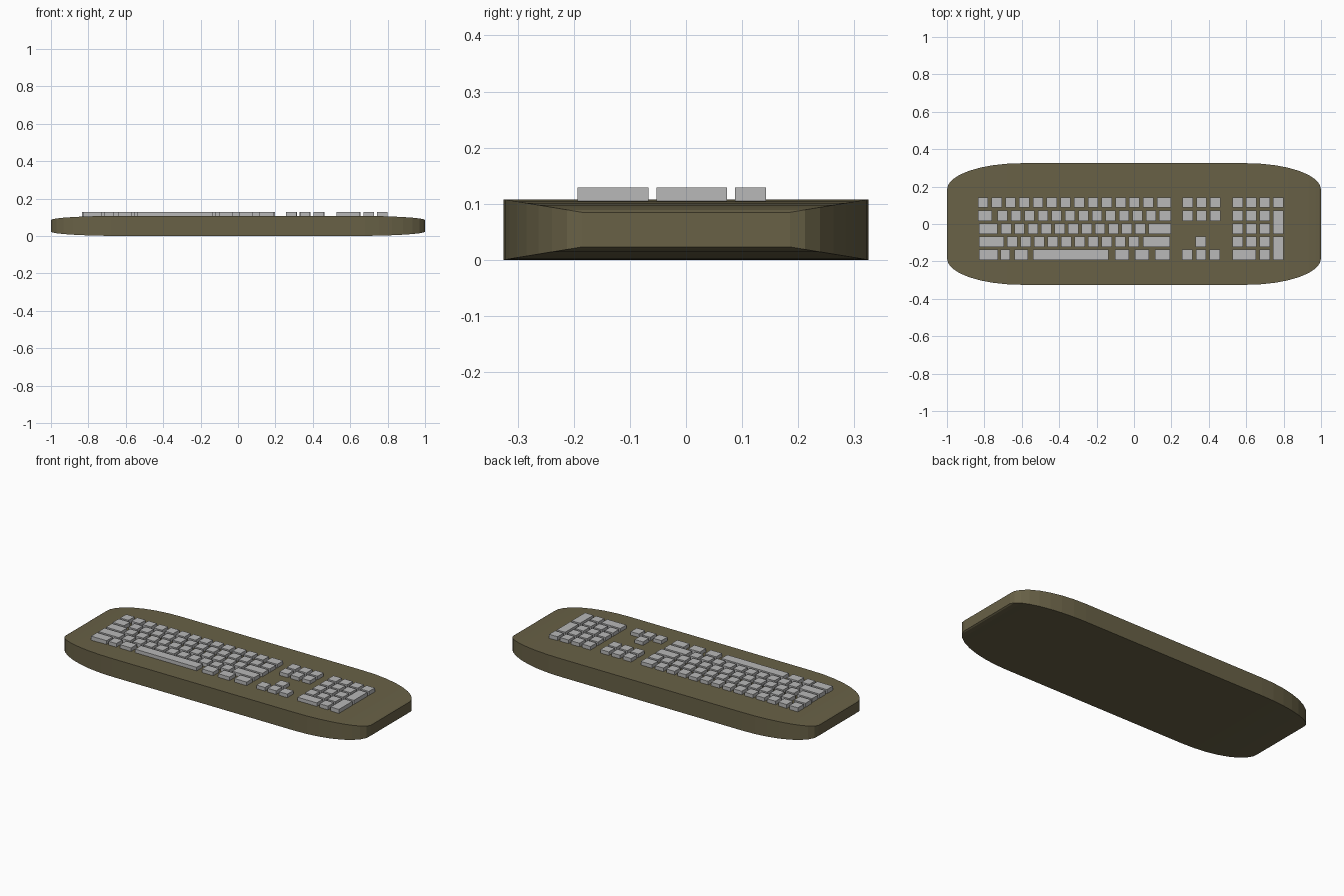
import bpy, bmesh, math

if "Cube" in bpy.data.objects:
    bpy.data.objects.remove(bpy.data.objects["Cube"])


def material(name, rgb):
    m = bpy.data.materials.new(name)
    m.diffuse_color = (*rgb, 1)
    m.use_nodes = True
    m.node_tree.nodes["Principled BSDF"].inputs["Base Color"].default_value = m.diffuse_color
    return m


olive = material("olive_plastic", (0.140, 0.120, 0.062))
grey = material("light_grey_plastic", (0.48, 0.48, 0.48))


def finish(bm, name, mat):
    bmesh.ops.recalc_face_normals(bm, faces=bm.faces)
    me = bpy.data.meshes.new(name)
    bm.to_mesh(me)
    bm.free()
    me.materials.append(mat)
    ob = bpy.data.objects.new(name, me)
    bpy.context.collection.objects.link(ob)
    return ob


# Case: rectangular sections along x, shrinking along a quarter ellipse at each end
HY, HZ, END, STEPS = 0.325, 0.054, 0.57, 8
left = []
for i in range(STEPS + 1):
    t = math.pi / 2 * i / STEPS
    left.append((-0.6 - 0.4 * math.cos(t), END + (1 - END) * math.sin(t)))
sections = left + [(-x, s) for x, s in reversed(left)]

bm = bmesh.new()
rings = [[bm.verts.new((x, a * HY * s, HZ + b * HZ * s))
          for a, b in ((-1, -1), (1, -1), (1, 1), (-1, 1))] for x, s in sections]
for r0, r1 in zip(rings, rings[1:]):
    for k in range(4):
        bm.faces.new((r0[k], r0[(k + 1) % 4], r1[(k + 1) % 4], r1[k]))
bm.faces.new(rings[0])
bm.faces.new(rings[-1])
finish(bm, "case", olive)

# Keys: rows run from the back (0) to the front (4)
PITCH, DEPTH, KEY = 0.0700, 0.0560, 0.0550
Z0, Z1 = 0.105, 0.129


def add_key(bm, x0, x1, row, last_row=None):
    top = 0.143 - PITCH * row
    bottom = 0.143 - PITCH * (row if last_row is None else last_row) - DEPTH
    cube = bmesh.ops.create_cube(bm, size=1)["verts"]
    for v in cube:
        v.co = ((x0 + x1) / 2 + v.co.x * (x1 - x0),
                (top + bottom) / 2 + v.co.y * (top - bottom),
                (Z0 + Z1) / 2 + v.co.z * (Z1 - Z0))


def add_run(bm, start, step, count, row):
    for i in range(count):
        add_key(bm, start + i * step, start + i * step + KEY, row)


# Main block: wide keys as (x0, x1, row) and runs of equal keys
bm = bmesh.new()
add_run(bm, -0.835, 0.0736, 13, 0)
add_run(bm, -0.731, 0.0722, 12, 1)
add_run(bm, -0.711, 0.0717, 11, 2)
add_run(bm, -0.678, 0.0721, 10, 3)
wide = [(0.123, 0.197, 0), (-0.835, -0.760, 1), (0.134, 0.197, 1),
        (-0.830, -0.730, 2), (0.077, 0.197, 2),
        (-0.830, -0.696, 3), (0.048, 0.192, 3),
        (-0.830, -0.728, 4), (-0.714, -0.664, 4), (-0.640, -0.567, 4),
        (-0.541, -0.136, 4), (-0.102, -0.028, 4), (0.005, 0.080, 4),
        (0.112, 0.192, 4)]
for x0, x1, row in wide:
    add_key(bm, x0, x1, row)
finish(bm, "main_keys", grey)

# Navigation keys
bm = bmesh.new()
for row in (0, 1):
    add_run(bm, 0.260, 0.0735, 3, row)
finish(bm, "navigation_keys", grey)

# Arrow keys
bm = bmesh.new()
add_run(bm, 0.329, 0, 1, 3)
add_run(bm, 0.257, 0.0735, 3, 4)
finish(bm, "arrow_keys", grey)

# Number pad with two tall keys on the right and one wide key in front
bm = bmesh.new()
add_run(bm, 0.527, 0.0722, 4, 0)
for row in (1, 2, 3):
    add_run(bm, 0.527, 0.0722, 3, row)
add_key(bm, 0.527, 0.653, 4)
add_run(bm, 0.671, 0, 1, 4)
add_key(bm, 0.743, 0.798, 1, 2)
add_key(bm, 0.743, 0.798, 3, 4)
finish(bm, "number_pad_keys", grey)
